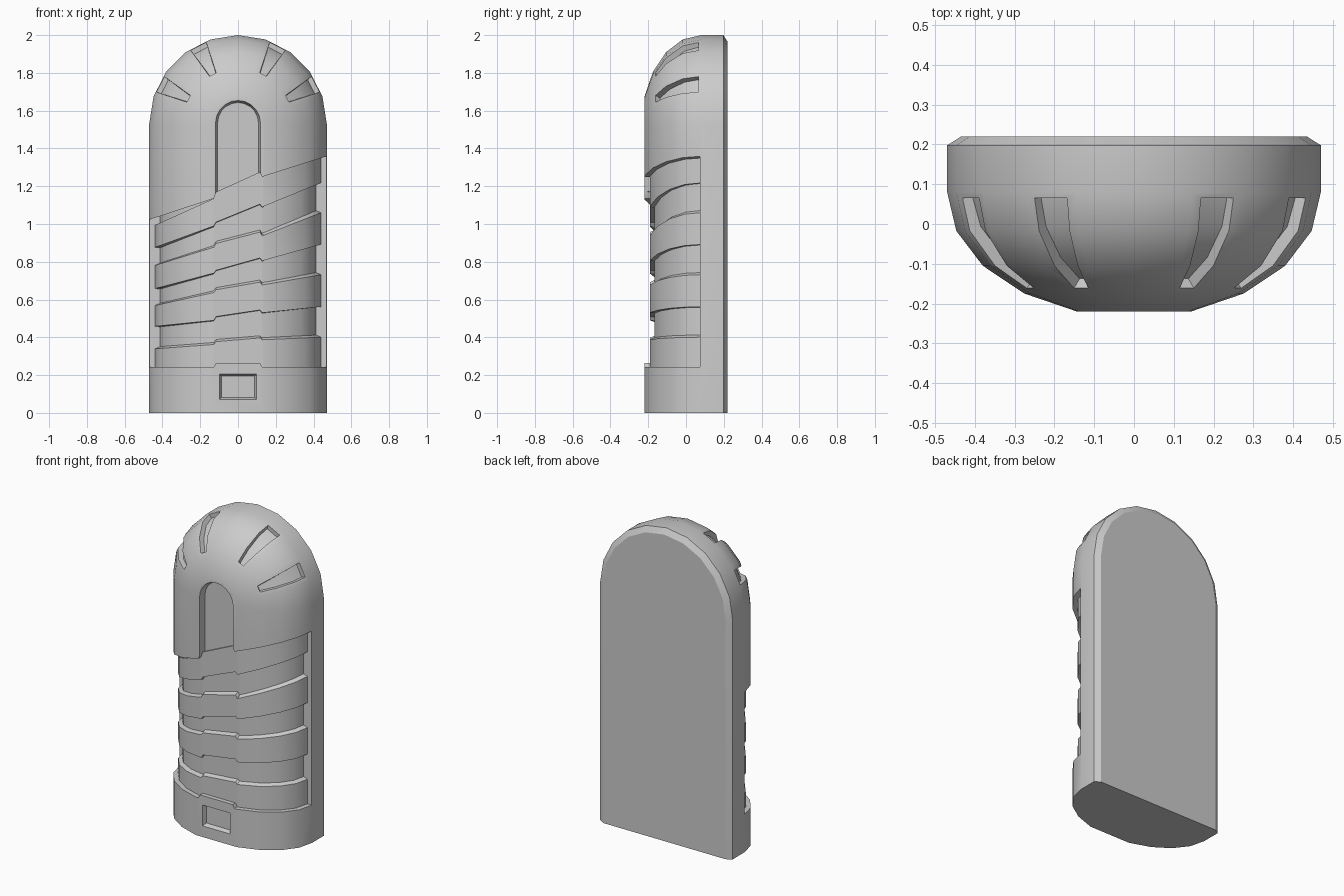
import bpy, bmesh
from math import cos, sin, radians

if "Cube" in bpy.data.objects:
    bpy.data.objects.remove(bpy.data.objects["Cube"])

RX, RY, YC, ZC = 0.47, 0.315, 0.08, 1.53   # round radius, depth radius, arc centres


def loft(name, rings):
    """Closed solid through a list of closed rings with equal point counts."""
    bm = bmesh.new()
    vs = [[bm.verts.new(p) for p in r] for r in rings]
    n = len(vs[0])
    for a, b in zip(vs, vs[1:]):
        for i in range(n):
            k = (i + 1) % n
            bm.faces.new((a[i], a[k], b[k], b[i]))
    bm.faces.new(vs[0])
    bm.faces.new(vs[-1][::-1])
    bmesh.ops.recalc_face_normals(bm, faces=bm.faces[:])
    me = bpy.data.meshes.new(name)
    bm.to_mesh(me)
    bm.free()
    ob = bpy.data.objects.new(name, me)
    bpy.context.collection.objects.link(ob)
    return ob


def activate(ob):
    bpy.ops.object.select_all(action='DESELECT')
    ob.select_set(True)
    bpy.context.view_layer.objects.active = ob


def cut(ob, cutter):
    activate(ob)
    m = ob.modifiers.new("cut", 'BOOLEAN')
    m.operation, m.solver, m.object = 'DIFFERENCE', 'EXACT', cutter
    bpy.ops.object.modifier_apply(modifier=m.name)
    bpy.data.objects.remove(cutter, do_unlink=True)


def smooth(ob):
    activate(ob)
    bpy.ops.object.shade_smooth_by_angle(angle=radians(25))


def arch(r, y, z0=0.0, zc=ZC):
    arc = [(r * cos(radians(a)), y, zc + r * sin(radians(a))) for a in range(0, 181, 18)]
    return [(r, y, z0)] + arc + [(-r, y, z0)]


def plan(d):
    """Plan outline of the rounded front, inset by d, right to left."""
    a, b = RX - d, RY - d
    right = [(a, 0.1)] + [(a * cos(radians(t)), YC - b * sin(radians(t))) for t in range(0, 73, 18)]
    f = right[-1][1]
    right += [(0.128, f), (0.116, f)]
    return right + [(-x, y) for x, y in reversed(right)]


XS = (-0.47, -0.128, -0.116, 0.116, 0.128, 0.47)


def z_at(line, x):
    x = max(XS[0], min(XS[-1], x))
    for i in range(5):
        if x <= XS[i + 1]:
            return line[i] + (line[i + 1] - line[i]) * (x - XS[i]) / (XS[i + 1] - XS[i])


# Band edge heights at the six XS stations, top to bottom
LINES = [
    (0.98, 1.135, 1.17, 1.275, 1.25, 1.40),
    (0.865, 0.99, 1.01, 1.105, 1.09, 1.23),
    (0.78, 0.885, 0.905, 0.965, 0.945, 1.08),
    (0.65, 0.74, 0.755, 0.82, 0.805, 0.90),
    (0.57, 0.645, 0.66, 0.70, 0.685, 0.745),
    (0.455, 0.49, 0.51, 0.545, 0.53, 0.565),
    (0.345, 0.37, 0.385, 0.405, 0.395, 0.41),
    (0.243, 0.243, 0.265, 0.265, 0.243, 0.243),
]

# Main body: arch profile extruded, domed at the front, chamfered at the back
rings = [arch(RX - 0.035, 0.22), arch(RX, 0.198)]
rings += [arch(RX * cos(radians(t)), YC - RY * sin(radians(t))) for t in range(0, 73, 18)]
body = loft("body", rings)

# Wide wrapped recess
ends = (-0.6,) + XS[1:5] + (0.6,)
outline = list(zip(ends, LINES[0])) + list(zip(ends, LINES[-1]))[::-1]
cut(body, loft("recess_cutter", [[(x, y, z) for x, z in outline] for y in (-0.6, 0.075)]))

# Arched window
cut(body, loft("window_cutter", [arch(0.13, -0.26, 1.0, 1.535), arch(0.108, -0.18, 1.0, 1.535)]))


# Small rectangle near the base
def rect(g, y):
    return [(sx * (0.1 + g), y, 0.138 + sz * (0.068 + g))
            for sx, sz in ((-1, -1), (1, -1), (1, 1), (-1, 1))]


cut(body, loft("port_cutter", [rect(0.015, -0.26), rect(-0.012, -0.193)]))

# Four tapered radial slots on the dome
for ang in (27, 63, 117, 153):
    c, s = cos(radians(ang)), sin(radians(ang))
    rings = []
    for t in (2.8, 18, 36, 51):
        ct, st = cos(radians(t)), sin(radians(t))
        hw = 0.021 + 0.027 * (RX * ct - 0.295) / 0.175
        ring = []
        for d, w in ((0.035, hw - 0.007), (-0.05, hw + 0.009)):
            r, y = (RX - d) * ct, YC - (RY - d) * st
            pair = [(r * c - k * s, y, ZC + r * s + k * c) for k in (-w, w)]
            ring += pair if d > 0 else pair[::-1]
        rings.append(ring)
    cut(body, loft("slot_cutter", rings))
smooth(body)

# Recessed core seen in the grooves
smooth(loft("groove_core", [[(x, y, z) for x, y in plan(0.055)] for z in (0.2, 1.42)]))

# Four wrapped raised bands
for i in range(0, 8, 2):
    rings = []
    for (px, py), (qx, qy) in zip(plan(0.03), plan(0.065)):
        top, bot = z_at(LINES[i], px), z_at(LINES[i + 1], px)
        e = 0.0 if i == 0 else 0.008
        rings.append([(px, py, top - e), (qx, qy, top + e), (qx, qy, bot - 0.004), (px, py, bot)])
    smooth(loft("grip_band_%d" % (i // 2 + 1), rings))
